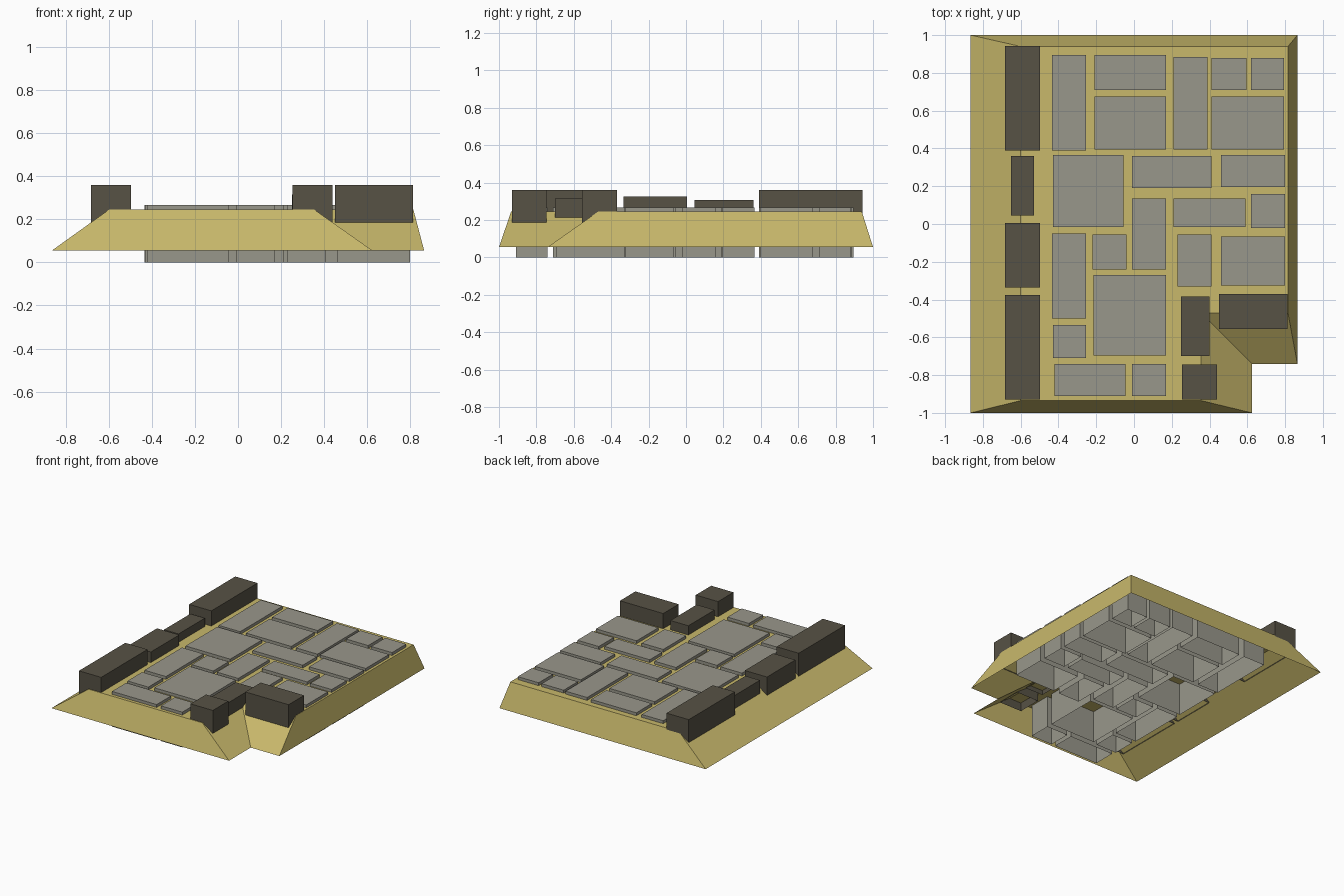
import bpy, bmesh


def material(name, rgb):
    m = bpy.data.materials.new(name)
    lin = [((c / 255 + 0.055) / 1.055) ** 2.4 for c in rgb]
    m.diffuse_color = (*lin, 1)
    return m


SAND = material("sand", (200, 184, 107))
STONE = material("paving grey", (153, 151, 139))
DARK = material("dark stone", (87, 82, 69))


def finish(bm, name, mat):
    mesh = bpy.data.meshes.new(name)
    bm.to_mesh(mesh)
    bm.free()
    mesh.materials.append(mat)
    ob = bpy.data.objects.new(name, mesh)
    bpy.context.collection.objects.link(ob)
    return ob


def shell(name, low, high, z0, z1, mat):
    """Open-bottomed solid from a lower outline to a capped upper outline."""
    bm = bmesh.new()
    a = [bm.verts.new((x, y, z0)) for x, y in low]
    b = [bm.verts.new((x, y, z1)) for x, y in high]
    n = len(a)
    for i in range(n):
        j = (i + 1) % n
        bm.faces.new((a[i], a[j], b[j], b[i]))
    bm.faces.new(b)
    return finish(bm, name, mat)


def block(name, x0, x1, y0, y1, z0, z1, mat):
    outline = [(x0, y0), (x1, y0), (x1, y1), (x0, y1)]
    return shell(name, outline, outline, z0, z1, mat)


# Sloped L-shaped sand bed with a notch in the front right corner
shell("sand_bed",
      [(-.865, -1), (.625, -1), (.625, -.74), (.865, -.74), (.865, 1), (-.865, 1)],
      [(-.6, -.935), (.355, -.935), (.355, -.47), (.815, -.47), (.815, .94), (-.6, .94)],
      .055, .245, SAND)

# Paving slabs: x0, x1, y0, y1
slabs = [
    (-.435, -.255, .39, .895), (-.21, .17, .71, .895), (-.21, .17, .395, .675),
    (.21, .39, .395, .885), (.41, .595, .71, .88), (.62, .795, .71, .88),
    (.41, .795, .395, .675), (-.43, -.055, -.015, .365), (-.01, .41, .19, .36),
    (.46, .80, .195, .365), (-.01, .17, -.24, .135), (.21, .59, -.015, .135),
    (.62, .80, -.02, .16), (-.435, -.255, -.5, -.05), (-.22, -.04, -.24, -.055),
    (.23, .41, -.33, -.055), (.46, .80, -.325, -.065), (-.215, .17, -.695, -.27),
    (-.43, -.255, -.71, -.535), (-.42, -.045, -.91, -.74), (-.01, .17, -.91, -.74),
]
for i, s in enumerate(slabs):
    block(f"paving_slab_{i + 1}", *s, 0, .267, STONE)

# Dark kerb blocks along the left edge and around the notch
kerbs = [
    (-.683, -.497, .39, .943, .18, .36), (-.652, -.53, .045, .36, .205, .308),
    (-.683, -.497, -.335, .005, .18, .325), (-.683, -.497, -.93, -.375, .18, .36),
    (.25, .40, -.70, -.385, .21, .315), (.253, .44, -.93, -.745, .18, .36),
    (.45, .813, -.555, -.37, .18, .36),
]
for i, k in enumerate(kerbs):
    block(f"kerb_block_{i + 1}", *k, DARK)
